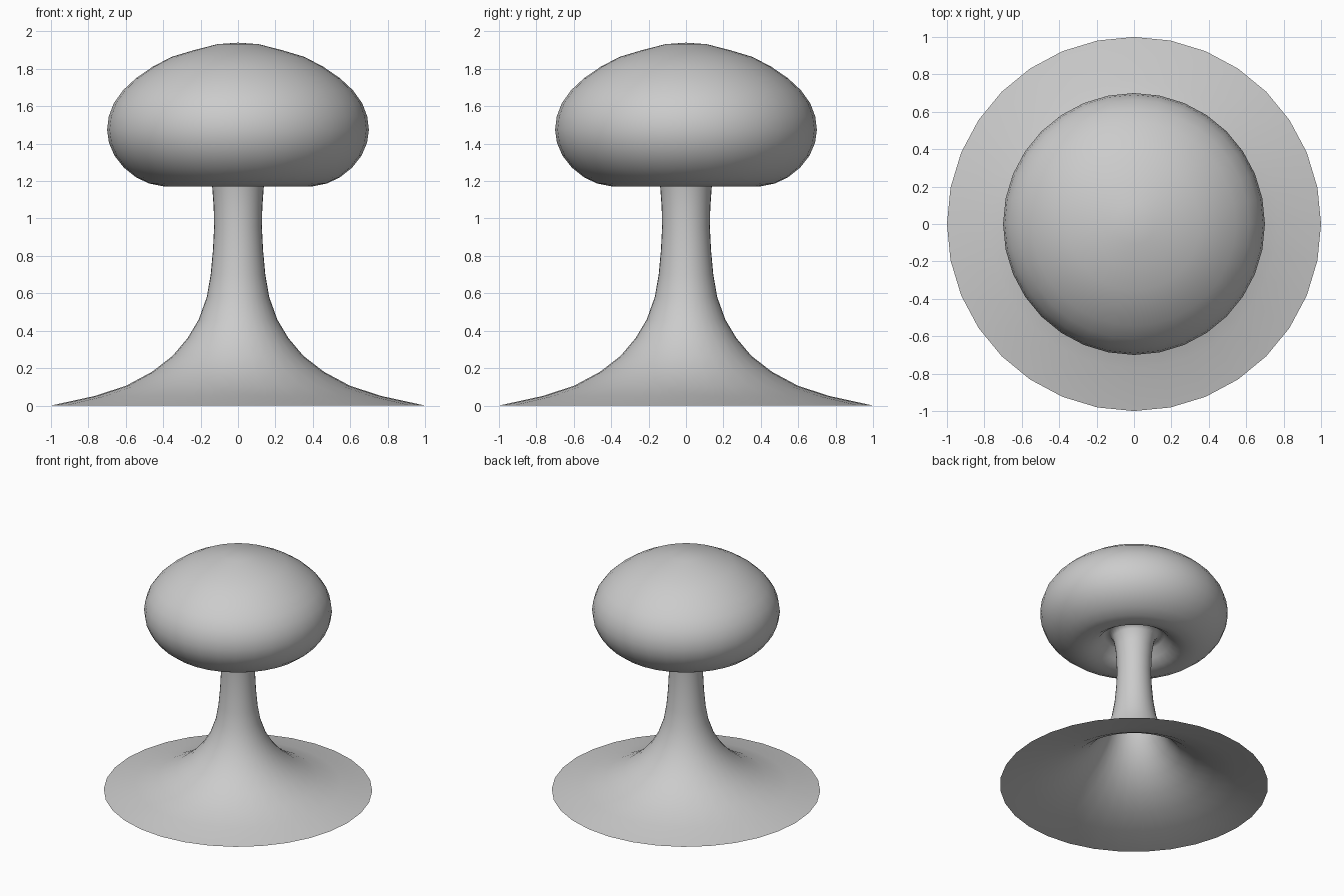
import bpy, bmesh
from math import tau

if "Cube" in bpy.data.objects:
    bpy.data.objects.remove(bpy.data.objects["Cube"])

# Profile (radius, height): flared skirt, stem, hollow underside, rolled cap
skirt = [(1.0, 0.0), (0.77, 0.05), (0.6, 0.105), (0.46, 0.18), (0.35, 0.265), (0.27, 0.36)]
stem = [(0.21, 0.46), (0.167, 0.58), (0.146, 0.70), (0.134, 0.83), (0.128, 0.95), (0.13, 1.06), (0.138, 1.17)]
underside = [(0.155, 1.255), (0.185, 1.30), (0.225, 1.28), (0.27, 1.225), (0.33, 1.187), (0.40, 1.172)]
cap = [(0.475, 1.187), (0.545, 1.22), (0.61, 1.272), (0.66, 1.335), (0.69, 1.405), (0.70, 1.475),
       (0.691, 1.545), (0.665, 1.615), (0.615, 1.685), (0.545, 1.75), (0.455, 1.812),
       (0.355, 1.864), (0.235, 1.90), (0.11, 1.932), (0.0, 1.94)]

# Revolve the profile in 32 steps
bm = bmesh.new()
verts = [bm.verts.new((r, 0, z)) for r, z in skirt + stem + underside + cap]
edges = [bm.edges.new(pair) for pair in zip(verts, verts[1:])]
bmesh.ops.spin(bm, geom=verts + edges, cent=(0, 0, 0), axis=(0, 0, 1), angle=tau, steps=32)
bmesh.ops.remove_doubles(bm, verts=bm.verts[:], dist=0.0005)

# Outward normals and smooth shading
bm.normal_update()
top = max(bm.faces, key=lambda f: f.calc_center_median().z)
if top.normal.z < 0:
    bmesh.ops.reverse_faces(bm, faces=bm.faces[:])
for f in bm.faces:
    f.smooth = True

mesh = bpy.data.meshes.new("mushroom_cloud")
bm.to_mesh(mesh)
bm.free()
bpy.context.collection.objects.link(bpy.data.objects.new("mushroom_cloud", mesh))
